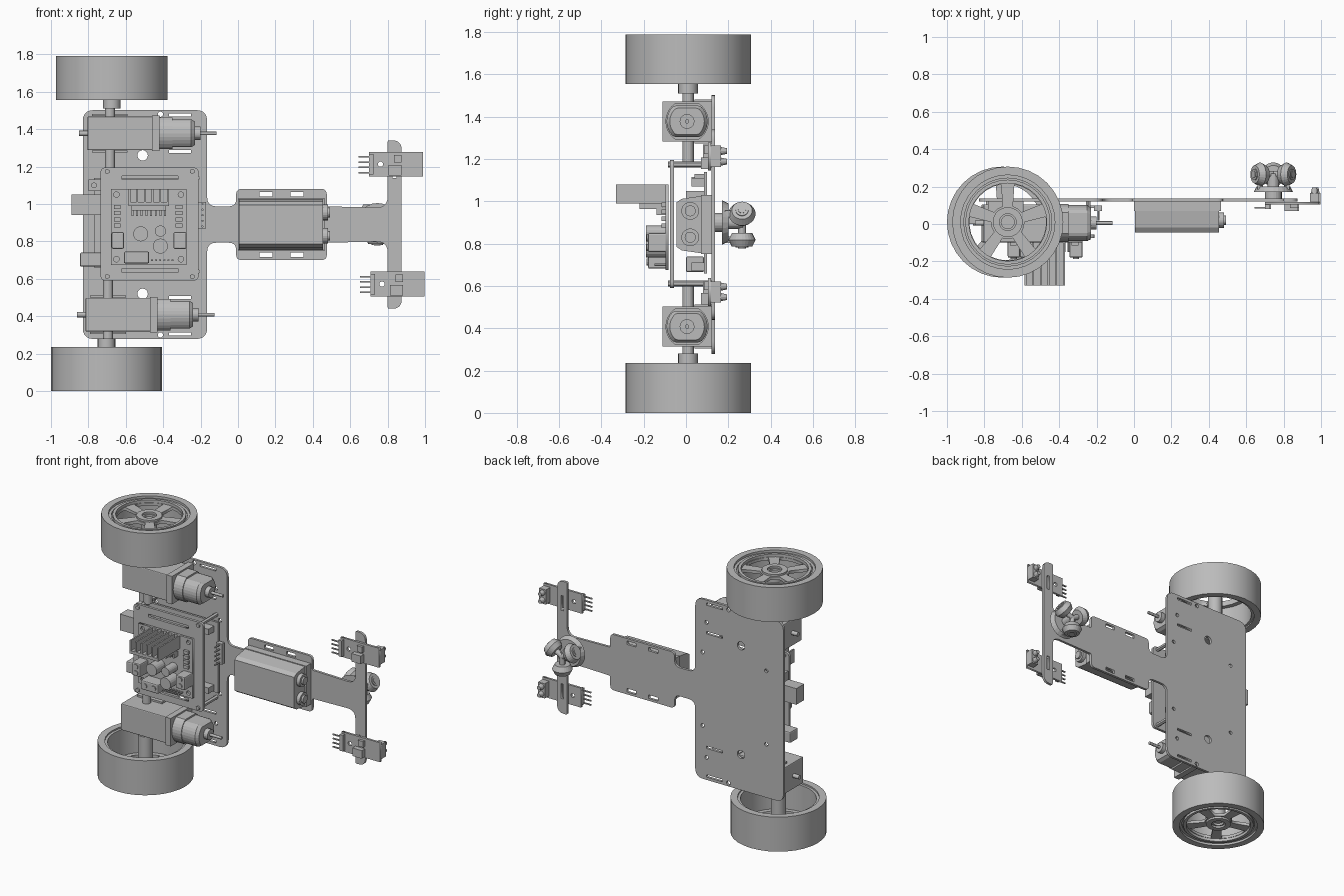
import bpy, bmesh
from math import sin, cos, pi, radians
from mathutils import Vector, Matrix

if "Cube" in bpy.data.objects:
    bpy.data.objects.remove(bpy.data.objects["Cube"])

grey = bpy.data.materials.new("plain grey")
grey.use_nodes = True
COLOUR = (0.5, 0.5, 0.5, 1)
grey.diffuse_color = COLOUR
grey.node_tree.nodes["Principled BSDF"].inputs["Base Color"].default_value = COLOUR
FACING = Matrix.Rotation(pi / 2, 4, 'X')      # drawing plane -> x/z plane


def add(name, mesh):
    mesh.materials.clear()
    mesh.materials.append(grey)
    ob = bpy.data.objects.new(name, mesh)
    bpy.context.collection.objects.link(ob)
    return ob


def from_bm(name, bm):
    bmesh.ops.recalc_face_normals(bm, faces=bm.faces)
    mesh = bpy.data.meshes.new(name)
    bm.to_mesh(mesh)
    bm.free()
    return add(name, mesh)


def box(name, x, y, z, bevel=0):
    """Box from three (low, high) ranges."""
    bm = bmesh.new()
    bmesh.ops.create_cube(bm, size=1)
    for v in bm.verts:
        v.co = [(a + b) / 2 + c * (b - a) for (a, b), c in zip((x, y, z), v.co)]
    if bevel:
        bmesh.ops.bevel(bm, geom=bm.edges[:], offset=bevel, segments=2, affect='EDGES', profile=0.5)
    return from_bm(name, bm)


def rod(name, start, end, r, r2=None, sides=20):
    a, b = Vector(start), Vector(end)
    bm = bmesh.new()
    turn = (b - a).to_track_quat('Z', 'Y').to_matrix().to_4x4()
    bmesh.ops.create_cone(bm, cap_ends=True, segments=sides, radius1=r, radius2=r if r2 is None else r2,
                          depth=(b - a).length, matrix=Matrix.Translation((a + b) / 2) @ turn)
    return from_bm(name, bm)


def loft_x(name, rings):
    """Skin matching (x, [(y, z)...]) sections."""
    bm = bmesh.new()
    loops = [[bm.verts.new((x, y, z)) for y, z in pts] for x, pts in rings]
    n = len(loops[0])
    for p, q in zip(loops, loops[1:]):
        for i in range(n):
            bm.faces.new((p[i], p[(i + 1) % n], q[(i + 1) % n], q[i]))
    bm.faces.new(loops[0])
    bm.faces.new(loops[-1])
    return from_bm(name, bm)


def circle(cx, cy, r, n=16):
    return [(cx + r * cos(2 * pi * i / n), cy + r * sin(2 * pi * i / n)) for i in range(n)]


def rect(x0, x1, y0, y1):
    return [(x0, y0), (x1, y0), (x1, y1), (x0, y1)]


def rounded(corners, steps=5):
    """Round each (x, y, radius) corner with a quadratic arc."""
    out = []
    for i, (x, y, r) in enumerate(corners):
        c = Vector((x, y))
        p = c + (Vector(corners[i - 1][:2]) - c).normalized() * r
        q = c + (Vector(corners[(i + 1) % len(corners)][:2]) - c).normalized() * r
        for k in range(steps + 1 if r else 1):
            t = k / steps
            out.append(tuple(p * (1 - t) ** 2 + c * 2 * t * (1 - t) + q * t * t))
    return out


def sheet(name, outlines, low, high, matrix=Matrix()):
    """Filled outline with holes, extruded from low to high."""
    cu = bpy.data.curves.new(name, 'CURVE')
    cu.dimensions, cu.fill_mode, cu.extrude = '2D', 'BOTH', (high - low) / 2
    for pts in outlines:
        sp = cu.splines.new('POLY')
        sp.points.add(len(pts) - 1)
        for p, (x, y) in zip(sp.points, pts):
            p.co = (x, y, 0, 1)
        sp.use_cyclic_u = True
    tmp = bpy.data.objects.new(name, cu)
    bpy.context.collection.objects.link(tmp)
    mesh = bpy.data.meshes.new_from_object(tmp.evaluated_get(bpy.context.evaluated_depsgraph_get()))
    bpy.data.objects.remove(tmp)
    mesh.transform(matrix @ Matrix.Translation((0, 0, (low + high) / 2)))
    return add(name, mesh)


# chassis: upper half outline, mirrored about the stem centre line
MID = 0.89
half = [(-0.83, 0.612, 0.06), (-0.165, 0.612, 0.06), (-0.165, 0.097, 0.05), (-0.01, 0.097, 0.04),
        (-0.01, 0.19, 0.03), (0.475, 0.19, 0.03), (0.475, 0.097, 0.01), (0.8, 0.09, 0.06),
        (0.8, 0.45, 0.01), (0.875, 0.45, 0.05)]
outline = rounded([(x, MID + d, r) for x, d, r in half] + [(x, MID - d, r) for x, d, r in half[::-1]])
holes = []
for s in (1, -1):
    holes += [circle(-0.51, MID + s * 0.37, 0.028), circle(-0.415, MID + s * 0.59, 0.014)]
    holes += [circle(x, MID + s * d, 0.013, 10) for x, d in ((-0.25, 0.46), (-0.22, 0.25), (-0.7, 0.25))]
    for x0, x1, d, w in ((0.115, 0.185, 0.162, 0.012), (0.28, 0.35, 0.162, 0.012), (-0.37, -0.25, 0.585, 0.008),
                         (-0.37, -0.25, 0.39, 0.008), (0.827, 0.847, 0.3, 0.05)):
        z = MID + s * d
        holes.append(rect(x0, x1, z - w, z + w))
sheet("chassis_plate", [outline] + holes, -0.137, -0.12, FACING)


# wheels with five spokes, open on the inner side
def wheel(side, cx, outer_z, direction):
    m = Matrix.Translation((cx, 0.01, outer_z)) @ Matrix.Diagonal((1, 1, -direction, 1))
    windows = []
    for k in range(5):
        a = radians(54 + 72 * k)
        arc = [(0.205 * cos(a + radians(d)), 0.205 * sin(a + radians(d))) for d in range(-26, 27, 13)]
        arc += [(0.09 * cos(a + radians(d)), 0.09 * sin(a + radians(d))) for d in (18, 0, -18)]
        windows.append(arc)
    parts = [("tyre", [circle(0, 0, 0.297, 32), circle(0, 0, 0.252, 32)], 0, 0.235),
             ("rim_wall", [circle(0, 0, 0.252, 32), circle(0, 0, 0.235, 32)], 0.015, 0.225),
             ("rim_lip", [circle(0, 0, 0.227, 32), circle(0, 0, 0.208, 32)], 0.006, 0.03),
             ("spokes", [circle(0, 0, 0.24, 32), circle(0, 0, 0.035)] + windows, 0.025, 0.045),
             ("hub_ring", [circle(0, 0, 0.08, 20), circle(0, 0, 0.045, 20)], 0.012, 0.04),
             ("hub_tube", [circle(0, 0, 0.047, 20)], 0.04, 0.28)]
    for name, loops, low, high in parts:
        ob = sheet(f"{side}_wheel_{name}", loops, low, high, m)
        bm = bmesh.new()
        bm.from_mesh(ob.data)
        bmesh.ops.recalc_face_normals(bm, faces=bm.faces)
        bm.to_mesh(ob.data)
        bm.free()


# geared motors
def motor(side, dx, zc, out):
    def section(k, flat=0.078):
        pts = circle(0, 0, 0.102, 32)
        return [(0.005 + y * k, zc + max(-flat, min(flat, z)) * k) for y, z in pts]
    box(side + "_gearbox", (-0.805 + dx, -0.45 + dx), (-0.098, 0.105), (zc - 0.09, zc + 0.09), 0.006)
    loft_x(side + "_motor_collar", [(-0.455 + dx, section(1, 0.085)), (-0.35 + dx, section(1, 0.085))])
    loft_x(side + "_motor_can", [(-0.35 + dx, section(0.95)), (-0.25 + dx, section(0.95)),
                                 (-0.23 + dx, section(0.8))])
    for name, a, b, r in (("motor_boss", -0.23, -0.2, 0.035), ("motor_shaft", -0.2, -0.115, 0.01),
                          ("rear_pin", -0.85, -0.8, 0.014)):
        rod(f"{side}_{name}", (a + dx, 0.005, zc), (b + dx, 0.005, zc), r)
    x = -0.7 + dx
    rod(side + "_axle", (x + 0.015, 0.01, zc - out * 0.2), (x + 0.015, 0.01, zc + out * 0.19), 0.027)
    for d in (-0.098, 0.098):
        box(f"{side}_bracket", (x - 0.08, x + 0.11), (0.04, 0.125), (zc + d - 0.006, zc + d + 0.006))
    box(side + "_motor_strap", (-0.46 + dx, -0.42 + dx), (-0.11, 0.12), (zc - 0.095, zc + 0.095))


wheel("upper", -0.675, 1.79, 1)
wheel("lower", -0.703, 0.0, -1)
motor("upper", 0, 1.378, 1)
motor("lower", -0.01, 0.408, -1)

# raised carrier plate on four posts, with slots near its ends
ends = [rect(-0.62, -0.32, z - 0.01, z + 0.01) for z in (0.645, 1.14)]
deck = rounded([(-0.735, 0.59, 0.03), (-0.21, 0.59, 0.03), (-0.21, 1.195, 0.03), (-0.735, 1.195, 0.03)])
sheet("carrier_plate", [deck] + ends, 0.057, 0.075, FACING)
for x in (-0.7, -0.245):
    for z in (0.612, 1.174):
        rod("carrier_post", (x, -0.085, z), (x, 0.125, z), 0.014, sides=6)

# controller board between the plates
box("controller_board", (-0.77, -0.21), (0.085, 0.1), (0.66, 1.14))
box("data_socket", (-0.89, -0.68), (0, 0.085), (0.94, 1.05))
box("power_socket", (-0.845, -0.65), (0.0, 0.085), (0.665, 0.74), 0.008)
box("reset_button", (-0.8, -0.73), (0.04, 0.09), (1.07, 1.13))
rod("reset_cap", (-0.77, 0.025, 1.1), (-0.77, 0.045, 1.1), 0.015)
for z in (0.69, 1.09):
    box("controller_header", (-0.6, -0.24), (0.025, 0.085), (z - 0.02, z + 0.02))
box("side_header", (-0.215, -0.17), (0.07, 0.1), (0.87, 1.01))
for i in range(5):
    rod("side_pin", (-0.19, 0.02, 0.88 + i * 0.03), (-0.19, 0.09, 0.88 + i * 0.03), 0.006, sides=6)

# driver board with heat sink
mounts = [circle(x, z, 0.015, 10) for x in (-0.65, -0.305) for z in (0.705, 1.05)]
sheet("driver_board", [rect(-0.68, -0.275, 0.675, 1.08)] + mounts, 0.083, 0.098, FACING)
box("heat_sink_base", (-0.585, -0.37), (-0.33, -0.09), (0.99, 1.01))
for i in range(6):
    x = -0.58 + i * 0.041
    box("heat_sink_fin", (x - 0.005, x + 0.005), (-0.33, -0.098), (1.0, 1.08))
box("driver_chip", (-0.57, -0.385), (-0.22, -0.11), (0.965, 0.99))
for i in range(8):
    x = -0.565 + i * 0.025
    box("chip_leg", (x - 0.005, x + 0.005), (-0.14, -0.09), (0.935, 0.97))
for x, z, r in ((-0.52, 0.84, 0.04), (-0.415, 0.855, 0.03), (-0.415, 0.775, 0.04)):
    rod("capacitor", (x, -0.19, z), (x, -0.09, z), r)
for x0, x1, z0, z1 in ((-0.61, -0.475, 0.682, 0.745), (-0.675, -0.61, 0.76, 0.85), (-0.345, -0.275, 0.76, 0.85)):
    box("terminal_block", (x0, x1), (-0.18, -0.09), (z0, z1), 0.008)
    for k in (0.25, 0.75):
        wide = x1 - x0 > z1 - z0
        x, z = (x0 + (x1 - x0) * k, (z0 + z1) / 2) if wide else ((x0 + x1) / 2, z0 + (z1 - z0) * k)
        rod("terminal_screw", (x, -0.186, z), (x, -0.17, z), 0.017, sides=12)
for x in (-0.645, -0.315):
    for i in range(4):
        z = 0.885 + i * 0.033
        box("diode", (x - 0.018, x + 0.018), (-0.115, -0.09), (z - 0.011, z + 0.011))
for i in range(6):
    x = -0.46 + i * 0.022
    rod("input_pin", (x, -0.15, 0.7), (x, -0.09, 0.7), 0.006, sides=6)

# battery pack
side = [(0.125, 0.135), (0.07, 0.135), (-0.02, 0.122), (-0.045, 0.105)]
pack = [(y, MID + d) for y, d in side] + [(y, MID - d) for y, d in side[::-1]]
loft_x("battery_pack", [(0.005, pack), (0.455, pack)])
box("battery_flange", (0, 0.465), (0.07, 0.122), (0.752, 1.03))
for z in (0.83, 0.955):
    rod("battery_terminal", (0.45, 0.02, z), (0.48, 0.02, z), 0.042)
    rod("battery_stud", (0.47, 0.02, z), (0.492, 0.02, z), 0.026)

# caster with three radial rollers
CX, CZ = 0.745, 0.9
rod("caster_stem", (CX, 0.12, CZ), (CX, 0.18, CZ), 0.045)
rod("caster_base", (CX, 0.17, CZ), (CX, 0.2, CZ), 0.105, 0.09, 24)
rod("caster_core", (CX, 0.19, CZ), (CX, 0.27, CZ), 0.03)
for angle in (30, 150, 270):
    d = Vector((cos(radians(angle)), 0, sin(radians(angle))))
    c = Vector((CX, 0.265, CZ)) + d * 0.082
    rod("roller_axle", (CX, 0.265, CZ), c + d * 0.04, 0.018)
    for s in (-1, 1):
        rod("roller_half", c, c + d * s * 0.032, 0.064, 0.048, 24)
    rod("roller_hub", c, c + d * 0.037, 0.03)
    box("roller_arm", (c.x - 0.015, c.x + 0.015), (0.185, 0.265), (c.z - 0.015, c.z + 0.015))

# line sensors on the cross bar
for dx, z in ((0, 1.213), (0.008, 0.572)):
    def part(name, x0, x1, y0, y1, d0, d1):
        box("sensor_" + name, (x0 + dx, x1 + dx), (y0, y1), (z + d0, z + d1))
    sheet("sensor_board", [rect(0.7 + dx, 0.99 + dx, z - 0.066, z + 0.066), circle(0.762 + dx, z, 0.014, 12)],
          -0.118, -0.103, FACING)
    part("chip", 0.835, 0.875, 0.085, 0.105, 0.01, 0.05)
    part("trimmer", 0.805, 0.875, 0.07, 0.105, -0.06, -0.005)
    part("pin_block", 0.7, 0.725, 0.08, 0.105, -0.055, 0.055)
    part("eye_block", 0.94, 0.99, 0.115, 0.165, -0.05, 0.05)
    for d in (-0.025, 0.025):
        rod("sensor_eye", (0.965 + dx, 0.16, z + d), (0.965 + dx, 0.195, z + d), 0.02, 0.013, 12)
    for i in range(4):
        d = -0.045 + i * 0.028
        part("pin", 0.645, 0.71, 0.083, 0.091, d - 0.004, d + 0.004)
